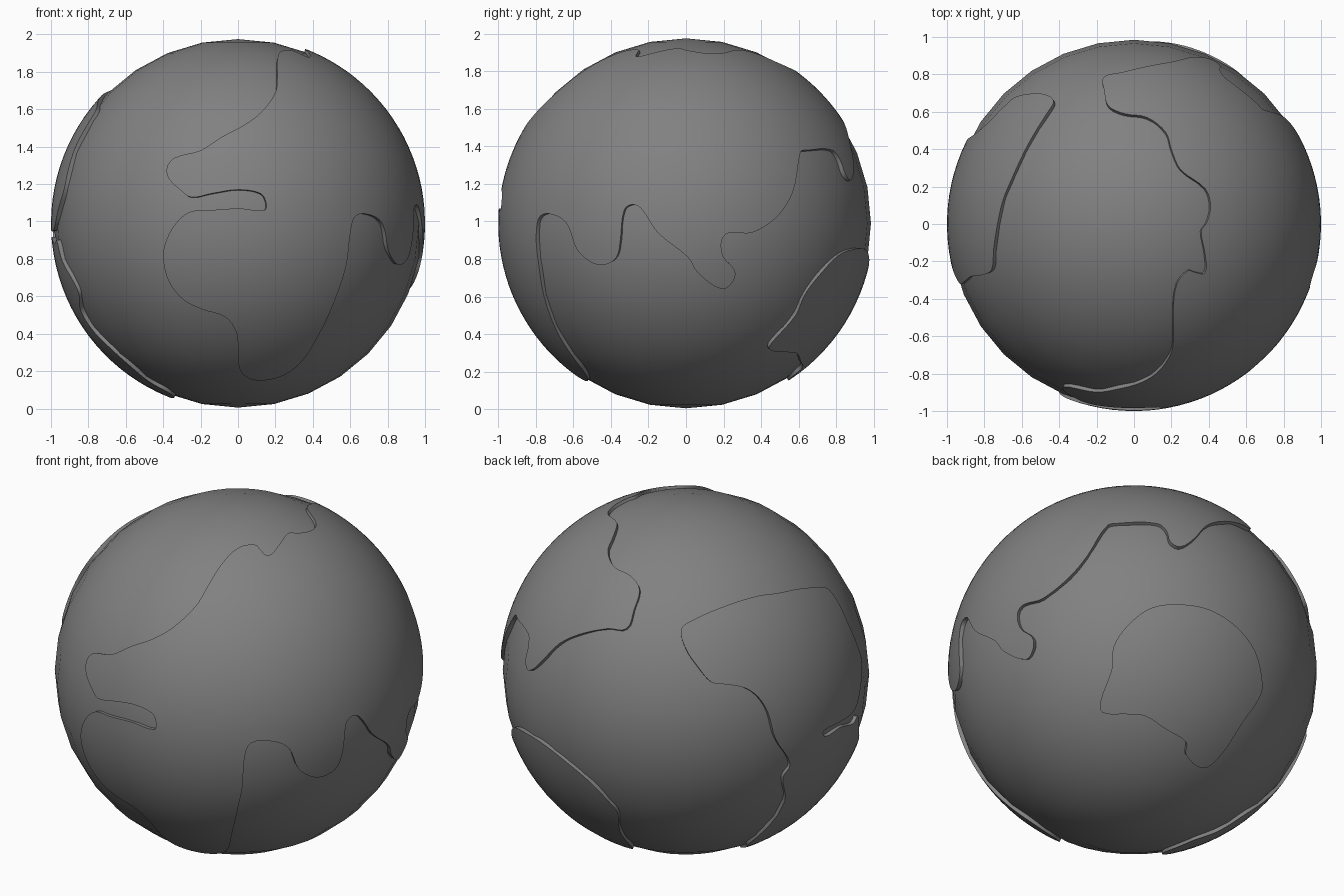
import bpy
import bmesh
from math import sin, cos, radians, sqrt, acos
from mathutils import Vector
from mathutils.geometry import delaunay_2d_cdt, interpolate_bezier

cube = bpy.data.objects.get("Cube")
if cube:
    bpy.data.objects.remove(cube, do_unlink=True)

CENTRE = Vector((0, 0, 0.99))
OCEAN_RADIUS = 0.985
LAND_RADIUS = 1.0
SPACING = 0.06

grey = bpy.data.materials.new("globe grey")
grey.use_nodes = True
tone = (0.22, 0.22, 0.22, 1)
grey.diffuse_color = tone
grey.node_tree.nodes["Principled BSDF"].inputs["Base Color"].default_value = tone


def stretch(azimuth, elevation, points):
    """Lift a coast drawn on a disc (hundredths of a radius) onto the unit sphere."""
    a, e = radians(azimuth), radians(elevation)
    level = Vector((sin(a), -cos(a), 0))
    right = Vector((cos(a), sin(a), 0))
    axis = level * cos(e) + Vector((0, 0, sin(e)))
    up = axis.cross(right)
    lifted = []
    for u, v in points:
        u, v = u / 100, v / 100
        w = sqrt(max(0, 1 - u * u - v * v))
        lifted.append((right * u + up * v + axis * w).normalized())
    return lifted


def smooth_loop(points, steps=4):
    """Round a closed coast with a curve through all its points."""
    loop = []
    n = len(points)
    for i in range(n):
        before, p, q, after = (points[(i + k) % n] for k in (-1, 0, 1, 2))
        reach = (q - p).length / 3
        h1 = p + (q - before).normalized() * reach
        h2 = q - (after - p).normalized() * reach
        loop += [c.normalized() for c in interpolate_bezier(p, h1, h2, q, steps + 1)[:-1]]
    return loop


def add_land(name, coast):
    """Fill a coast with a domed cap and drop a rim down into the ocean."""
    loop = smooth_loop(coast)
    middle = sum(loop, Vector()).normalized()
    turn = middle.to_track_quat('Z', 'Y')
    back = turn.inverted()

    # Flatten around the middle of the land
    flat = []
    for p in loop:
        q = back @ p
        flat.append(q.xy.normalized() * acos(max(-1, min(1, q.z))))
    n = len(flat)
    edges = [(i, (i + 1) % n) for i in range(n)]
    reach = int(max(p.length for p in flat) / SPACING) + 1
    grid = [Vector((i, j)) * SPACING
            for i in range(-reach, reach + 1) for j in range(-reach, reach + 1)]
    verts, _, faces, *_ = delaunay_2d_cdt(flat + grid, edges, [], 1, 1e-5)

    # Wrap the filled shape back over the sphere
    bm = bmesh.new()
    made = {}
    for face in faces:
        for i in face:
            if i not in made:
                r = verts[i].length
                xy = verts[i].normalized() * sin(r)
                made[i] = bm.verts.new(turn @ Vector((xy.x, xy.y, cos(r))) * LAND_RADIUS)
        bm.faces.new([made[i] for i in face])

    # Rim
    border = [e for e in bm.edges if e.is_boundary]
    rim = bmesh.ops.extrude_edge_only(bm, edges=border)
    for v in rim["geom"]:
        if isinstance(v, bmesh.types.BMVert):
            v.co *= 0.96

    mesh = bpy.data.meshes.new(name)
    bm.to_mesh(mesh)
    bm.free()
    land = bpy.data.objects.new(name, mesh)
    bpy.context.collection.objects.link(land)
    land.location = CENTRE
    finish(land)


def finish(obj):
    obj.data.materials.append(grey)
    bpy.ops.object.select_all(action='DESELECT')
    obj.select_set(True)
    bpy.context.view_layer.objects.active = obj
    bpy.ops.object.shade_smooth_by_angle(angle=radians(35))


# Ocean ball
bpy.ops.mesh.primitive_uv_sphere_add(segments=32, ring_count=16,
                                     radius=OCEAN_RADIUS, location=CENTRE)
ocean = bpy.context.object
ocean.name = "ocean"
finish(ocean)

# Great eastern land: west coast, inland sea and southern cape
west_coast = stretch(0, 0, [
    (20, 70), (13, 60), (4, 53), (-9, 46), (-20, 39), (-34, 35), (-38, 30), (-37, 24),
    (-31, 18), (-25, 14), (-14, 16), (0, 18), (12, 16), (15, 11), (14, 7), (1, 8),
    (-15, 7), (-26, 6), (-34, -1), (-39, -11), (-40, -19), (-37, -31), (-29, -41),
    (-19, -46), (-7, -50), (-1, -58), (0, -67), (1, -78), (6, -83), (14, -84),
    (25, -81), (34, -74), (43, -60), (53, -38), (58, -22), (60, -6), (63, 4)])
south_coast = stretch(90, 0, [
    (-69, 4), (-63, -1), (-58, -14), (-50, -21), (-43, -22), (-37, -18), (-35, -9),
    (-33, 7), (-29, 10), (-24, 8), (-15, -5), (1, -18), (6, -26), (19, -35), (25, -31),
    (26, -25), (20, -18), (19, -9), (23, -5), (35, -5), (49, 4), (57, 17), (61, 38),
    (65, 39), (78, 39), (82, 34), (85, 26), (88, 23)])
far_coast = stretch(215, 25, [
    (-78, 5), (-68, 15), (-57, 20), (-42, 23), (-32, 23), (-28, 33), (-25, 44)])
north_coast = stretch(0, 90, [
    (-5, 59), (7, 57), (17, 49), (20, 40), (25, 29), (38, 19), (41, 10), (39, 1),
    (36, -4), (38, -16), (38, -26), (33, -26), (29, -25), (23, -32), (21, -45), (21, -59)])
add_land("eastern_continent", west_coast + south_coast + far_coast + north_coast)

# Twin western land: over the north, down the east side, up the west side
arctic_edge = stretch(0, 90, [
    (-43, 66), (-46, 60), (-58, 40), (-65, 25), (-70, 13), (-73, 0), (-75, -13),
    (-76, -24), (-80, -27), (-87, -28), (-91, -31)])
upper_east = stretch(0, 0, [(-93, 18), (-96, 8)])
gulf = stretch(215, 25, [(91, -20), (83, -27), (74, -32), (75, -35), (83, -30), (90, -28)])
lower_east = stretch(0, 0, [
    (-97, -9), (-94, -20), (-88, -31), (-85, -38), (-84, -47), (-77, -58), (-68, -67),
    (-58, -76), (-47, -85), (-38, -90), (-34, -93)])
southern_tip = stretch(140, -30, [(29, -92), (34, -90), (45, -86), (61, -76)])
ocean_side = stretch(215, 25, [
    (53, -70), (52, -57), (56, -50), (48, -36), (44, -22), (39, -14), (32, -9), (22, -7),
    (14, -6), (6, 3), (0, 12)])
add_land("western_continent",
         arctic_edge + upper_east + gulf + lower_east + southern_tip + ocean_side)

# Island continent
island = stretch(140, -30, [
    (25, 36), (9, 34), (-4, 24), (-11, 13), (-12, 1), (-18, -16), (-17, -22), (-4, -23),
    (6, -24), (17, -31), (28, -38), (28, -45), (37, -52), (45, -47), (58, -28),
    (68, -13), (69, -6), (65, 11), (55, 24), (41, 33)])
add_land("southern_island", island)
